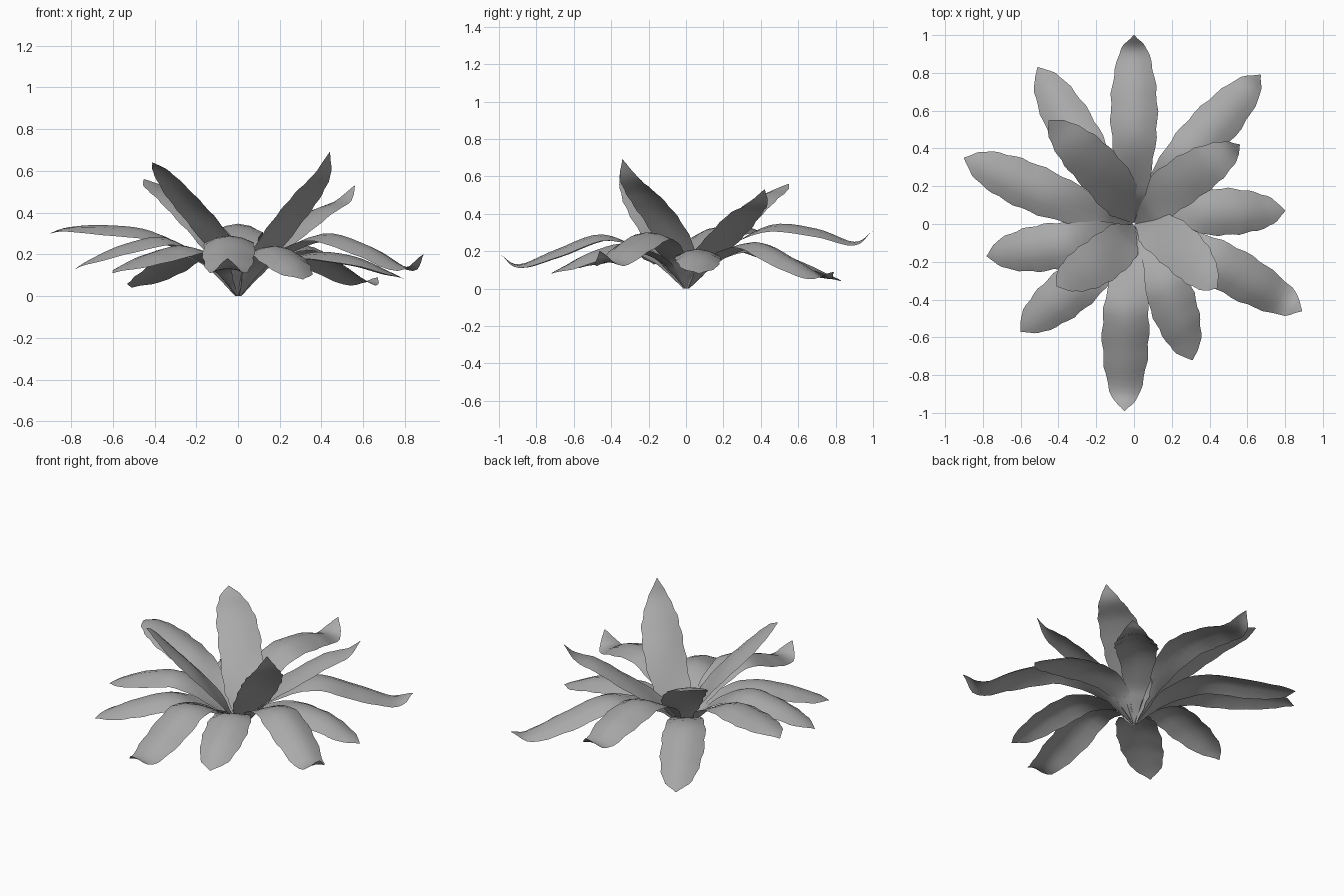
import bpy, bmesh, math
from mathutils import Vector

cube = bpy.data.objects.get("Cube")
if cube:
    bpy.data.objects.remove(cube)

# One grey for every leaf
grey = bpy.data.materials.new("leaf_grey")
grey.use_nodes = True
colour = (0.4, 0.4, 0.4, 1)
grey.diffuse_color = colour
grey.node_tree.nodes["Principled BSDF"].inputs["Base Color"].default_value = colour

# Shared knots along a leaf: reach as a share of the full radius, and full width
REACH = (0.01, 0.1, 0.2, 0.45, 0.7, 0.9, 1)
OUTER_WIDTH = (0.012, 0.065, 0.15, 0.235, 0.24, 0.16, 0.004)
INNER_WIDTH = (0.02, 0.13, 0.215, 0.245, 0.22, 0.13, 0.004)
STEPS = 5
ACROSS = (-1, -0.5, 0, 0.5, 1)


def spline(values, t):
    """Catmull-Rom value at knot parameter t."""
    i = min(int(t), len(values) - 2)
    u = t - i
    b, c = values[i], values[i + 1]
    a = values[i - 1] if i else 2 * b - c
    d = values[i + 2] if i + 2 < len(values) else 2 * c - b
    return b + u * ((c - a) + u * ((2 * a - 5 * b + 4 * c - d)
                    + u * (3 * b - a - 3 * c + d))) / 2


def make_leaf(name, tip, heights, bow, widths, arch, seed):
    """Thin leaf blade swept from the root to its tip along a height profile."""
    tip = Vector((tip[0], tip[1], 0)) / 100
    side = Vector((-tip.y, tip.x, 0)).normalized()
    # the stalk rises straight from the root to the first given height
    heights = [0, heights[0] / 190] + [h / 100 for h in heights]
    last = (len(REACH) - 1) * STEPS

    def centre_line(t):
        reach = spline(REACH, t)
        p = tip * reach + side * bow / 100 * math.sin(math.pi * min(reach, 1) ** 0.65)
        p.z = spline(heights, t)
        return p

    bm = bmesh.new()
    rows = []
    for row in range(last + 1):
        t = row / STEPS
        half = max(spline(widths, t), 0.004) / 2
        along = centre_line(min(t + 0.1, last / STEPS)) - centre_line(max(t - 0.1, 0))
        up = along.cross(side).normalized()
        # the blade is a channel near the root and arches further out
        fold = arch * math.cos(math.pi * min(spline(REACH, t) * 1.8, 1))
        fold *= (half / 0.12) ** 2
        verts = []
        for s in ACROSS:
            ripple = 1 + 0.04 * math.sin(row * 1.9 + seed + s) * abs(s)
            p = centre_line(t) + side * (s * half * ripple) + up * (fold * s * s)
            verts.append(bm.verts.new(p))
        rows.append(verts)
    for low, high in zip(rows, rows[1:]):
        for k in range(len(ACROSS) - 1):
            bm.faces.new((low[k + 1], low[k], high[k], high[k + 1]))
    for f in bm.faces:
        f.smooth = True
    mesh = bpy.data.meshes.new(name)
    bm.to_mesh(mesh)
    bm.free()
    mesh.materials.append(grey)
    bpy.context.collection.objects.link(bpy.data.objects.new(name, mesh))


# Leaf tips, centre-line heights and sideways bow, in hundredths of a unit
OUTER = {
    "back": ((0, 100), (20, 34, 32, 25, 31), 0),
    "back_left": ((67, 79), (16, 25, 16, 7, 9), 2),
    "left": ((80, 7), (14, 21, 19, 12, 8), 3),
    "front_left": ((89, -46), (18, 30, 24, 14, 20), 2),
    "front_near_left": ((31, -72), (15, 24, 20, 12, 8), 3),
    "front": ((-5, -99), (18, 29, 21, 13, 18), -2),
    "front_right": ((-60, -57), (14, 24, 21, 15, 11), 3),
    "right": ((-78, -17), (16, 28, 25, 18, 13), 3),
    "right_rear": ((-90, 35), (18, 31, 34, 33, 30), 2),
    "back_right": ((-51, 83), (15, 23, 16, 8, 4), 2),
}
INNER = {
    "back_left": ((56, 42), (16, 30, 41, 46, 53), 3),
    "front_left": ((44, -34), (18, 37, 50, 59, 69), 5),
    "front_right": ((-41, -33), (19, 37, 50, 60, 64), 4),
    "back_right": ((-45, 55), (19, 36, 48, 53, 56), -4),
}
for ring, leaves, widths, arch in (("outer", OUTER, OUTER_WIDTH, 0.045),
                                   ("inner", INNER, INNER_WIDTH, 0.02)):
    for n, (place, (tip, heights, bow)) in enumerate(leaves.items()):
        make_leaf(f"{ring}_leaf_{place}", tip, heights, bow, widths, arch, n)
